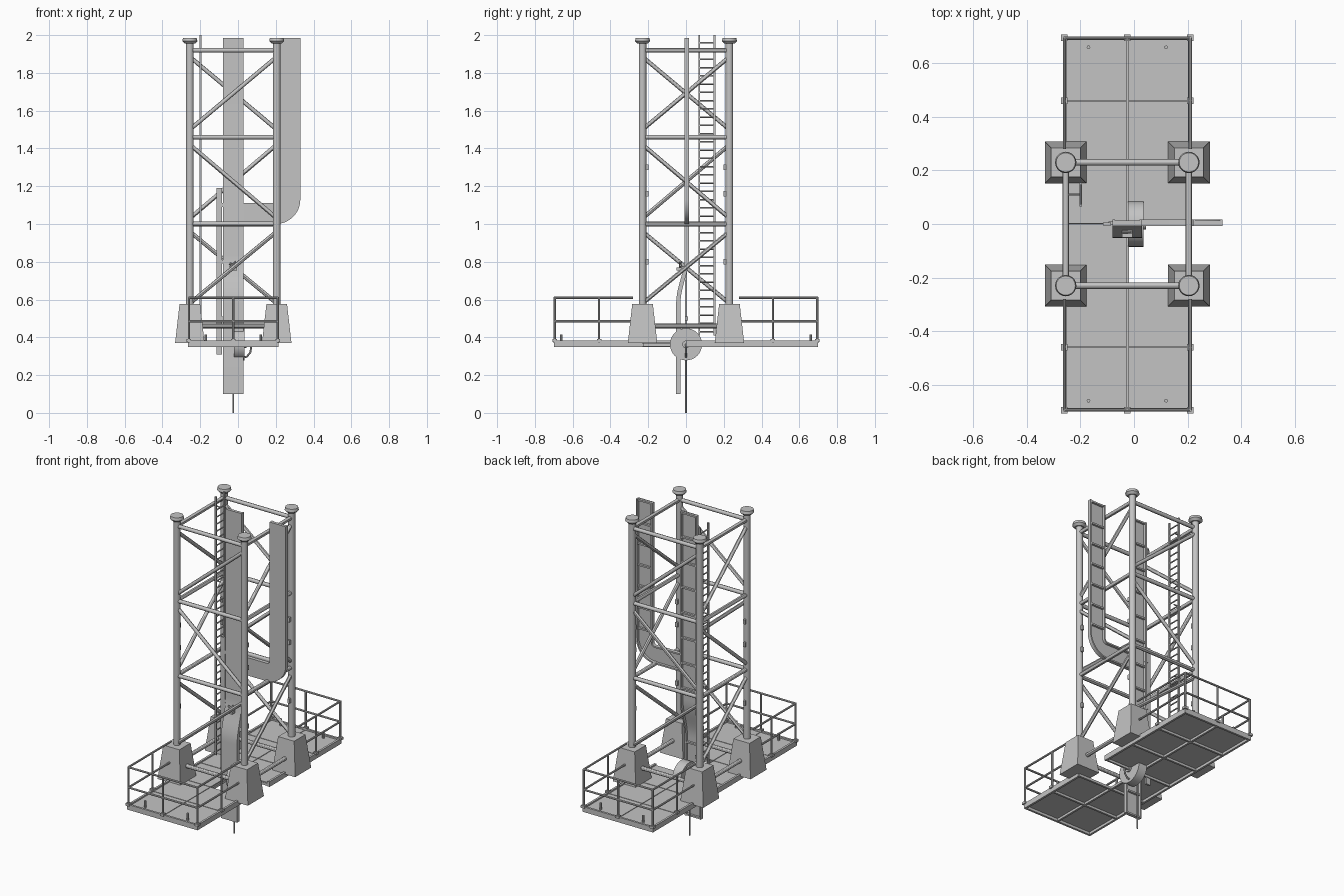
import bpy, bmesh
from math import sin, cos, pi
from mathutils import Vector as V

cube = bpy.data.objects.get("Cube")
if cube:
    bpy.data.objects.remove(cube)

steel = bpy.data.materials.new("grey steel")
steel.use_nodes = True
GREY = (0.55, 0.55, 0.55, 1)
steel.diffuse_color = GREY
steel.node_tree.nodes["Principled BSDF"].inputs["Base Color"].default_value = GREY

made = []


def finish(name, bm):
    bmesh.ops.recalc_face_normals(bm, faces=bm.faces)
    mesh = bpy.data.meshes.new(name)
    bm.to_mesh(mesh)
    bm.free()
    mesh.materials.append(steel)
    ob = bpy.data.objects.new(name, mesh)
    bpy.context.collection.objects.link(ob)
    made.append(ob)
    return ob


def rod(bm, a, b, r, r2=None, sides=12):
    a, b = V(a), V(b)
    d = b - a
    geo = bmesh.ops.create_cone(bm, cap_ends=True, segments=sides, radius1=r,
                                radius2=r if r2 is None else r2, depth=d.length)
    turn = d.to_track_quat('Z', 'Y').to_matrix()
    for v in geo["verts"]:
        v.co = turn @ v.co + (a + b) / 2


def box(bm, x0, x1, y0, y1, z0, z1, taper=1.0):
    lo, hi = V((x0, y0, z0)), V((x1, y1, z1))
    for v in bmesh.ops.create_cube(bm, size=1)["verts"]:
        s = taper if v.co.z > 0 else 1
        p = V((v.co.x * s, v.co.y * s, v.co.z))
        v.co = (lo + hi) / 2 + p * (hi - lo)


def sweep(bm, frames, a0, a1, b0, b1):
    """Rectangular bar carried along frames of (centre, across, depth)."""
    rings = [[bm.verts.new(c + w * a + d * b)
              for a, b in ((a0, b0), (a1, b0), (a1, b1), (a0, b1))]
             for c, w, d in frames]
    for p, q in zip(rings, rings[1:]):
        for i in range(4):
            j = (i + 1) % 4
            bm.faces.new((p[i], p[j], q[j], q[i]))
    bm.faces.new(rings[0])
    bm.faces.new(rings[-1])


def channel(name, frames, ribs):
    """Flat plate with edge flanges and cross ribs on the back."""
    bm = bmesh.new()
    sweep(bm, frames, -.055, .055, -.007, 0)
    sweep(bm, frames, -.055, -.046, 0, .016)
    sweep(bm, frames, .046, .055, 0, .016)
    for x, y, z in ribs:
        box(bm, x - .047, x + .047, y - .001, y + .013, z - .005, z + .005)
    finish(name, bm)


XS, YS = (-.255, .205), (-.23, .23)
MID = -.025

# Tower legs, caps and feet
for x in XS:
    for y in YS:
        tag = ("left" if x > 0 else "right") + ("_front" if y < 0 else "_back")
        bm = bmesh.new()
        rod(bm, (x, y, .55), (x, y, 1.965), .02, sides=20)
        finish("leg_" + tag, bm)
        bm = bmesh.new()
        rod(bm, (x, y, 1.955), (x, y, 1.968), .027, .04, 20)
        rod(bm, (x, y, 1.968), (x, y, 1.985), .04, .036, 20)
        finish("leg_cap_" + tag, bm)
        bm = bmesh.new()
        box(bm, x - .078, x + .078, y - .078, y + .078, .37, .576, .7)
        finish("foot_" + tag, bm)

# Lattice: four faces running anticlockwise, alternating diagonals
corners = [(XS[0], YS[0]), (XS[1], YS[0]), (XS[1], YS[1]), (XS[0], YS[1])]
for i, side in enumerate(("front", "left", "back", "right")):
    a, b = corners[i], corners[(i + 1) % 4]
    bm = bmesh.new()
    for z in (1.92, 1.46, 1.0, .46):
        rod(bm, (*a, z), (*b, z), .012)
    for n, (lo, hi) in enumerate(((1.5, 1.885), (1.03, 1.42), (.58, .96))):
        z0, z1 = (hi, lo) if n == 1 else (lo, hi)
        rod(bm, (*a, z0), (*b, z1), .011)
    finish("lattice_" + side, bm)

# Small brackets on the legs
bm = bmesh.new()
for x in XS:
    for y in YS:
        for z in (.8, 1.16, 1.3):
            s = -1 if y > 0 else 1
            box(bm, x - .007, x + .007, y + s * .024 - .008, y + s * .024 + .008, z - .014, z + .014)
finish("leg_brackets", bm)

# Deck panels, leaving an opening at the well
rows = (-.695, -.46, -.23, 0, .23, .46, .695)
cols = (-.26, MID, .21)
bm = bmesh.new()
for j in range(6):
    for i in range(2):
        if (i, j) != (1, 2):
            box(bm, cols[i] + .002, cols[i + 1] - .002,
                rows[j] + .002, rows[j + 1] - .002, .366, .373)
finish("deck_panels", bm)

# Deck edge frame and under beams
bm = bmesh.new()
box(bm, -.265, -.252, -.7, .7, .35, .382)
box(bm, .202, .215, -.7, -.23, .35, .382)
box(bm, .202, .215, 0, .7, .35, .382)
for s in (-1, 1):
    box(bm, -.265, .215, s * .6935 - .0065, s * .6935 + .0065, .35, .382)
for y in rows[1:-1]:
    box(bm, -.26, .21, y - .006, y + .006, .352, .367) if abs(y) > .1 else \
        box(bm, -.26, .21, y, y + .01, .352, .367)
box(bm, MID - .006, MID + .006, -.69, .69, .352, .367)
finish("deck_frame", bm)

# Guard rails at both ends
for s, end in ((-1, "front"), (1, "back")):
    bm = bmesh.new()
    for z in (.61, .485):
        rod(bm, (-.26, s * .695, z), (.21, s * .695, z), .006, sides=8)
        for x in (-.26, .21):
            rod(bm, (x, s * .695, z), (x, s * .28, z), .006, sides=8)
    for x, y in ((-.26, .695), (MID, .695), (.21, .695), (-.26, .46), (.21, .46)):
        rod(bm, (x, s * y, .37), (x, s * y, .613), .006, sides=8)
        box(bm, x - .012, x + .012, s * y - .012, s * y + .012, .375, .39)
    for x in (-.17, .12):
        rod(bm, (x, s * .66, .37), (x, s * .66, .415), .007, sides=8)
    finish("guard_rail_" + end, bm)

# Ladder
bm = bmesh.new()
for y in (.07, .15):
    box(bm, -.204, -.194, y - .005, y + .005, .41, 2.0)
for k in range(36):
    z = .43 + k * .0437
    rod(bm, (-.199, .07, z), (-.199, .15, z), .004, sides=8)
for z in (1.0, 1.46, 1.92):
    rod(bm, (-.255, .11, z), (-.199, .11, z), .004, sides=8)
finish("ladder", bm)

# Main guide, stepping forward towards its lower end
X, Y, Z = V((1, 0, 0)), V((0, 1, 0)), V((0, 0, 1))
frames = [(V((MID, 0, 1.985)), X, Y)]
for k in range(11):
    t = k / 10
    frames.append((V((MID, -.045 * (1 - cos(pi * t)) / 2, .83 - .25 * t)), X, Y))
frames.append((V((MID, -.045, .1)), X, Y))
ribs = [(MID, 0, .9 + k * .155) for k in range(7)] + [(MID, 0, 1.979)]
ribs += [(MID, -.045, z) for z in (.105, .25, .4, .55)]
channel("main_guide", frames, ribs)

# Side guide, curving up beside the tower
frames = [(V((.03, 0, 1.055)), Z, Y)]
for k in range(13):
    t = pi / 2 * k / 12
    w = V((-sin(t), 0, cos(t)))
    frames.append((V((.2, 0, 1.13)) - w * .075, w, Y))
frames.append((V((.275, 0, 1.985)), -X, Y))
channel("side_guide", frames, [(.275, 0, 1.19 + k * .13) for k in range(6)] + [(.275, 0, 1.979)])

# Narrow guide strip beside the main guide
bm = bmesh.new()
box(bm, -.115, -.085, -.006, .006, .31, 1.19)
for z in (.5, .8, 1.1):
    box(bm, -.095, -.07, -.004, .01, z - .01, z + .01)
finish("narrow_strip", bm)

# Cable sheave, its hub, hook and hanging cable
bm = bmesh.new()
rod(bm, (-.022, 0, .363), (.035, 0, .363), .085, sides=32)
rod(bm, (.035, 0, .363), (.045, 0, .363), .02, sides=16)
finish("cable_sheave", bm)
bm = bmesh.new()
path = [(.045, 0, .363), (.07, 0, .35), (.065, 0, .32), (.045, 0, .295), (.025, 0, .3)]
for a, b in zip(path, path[1:]):
    rod(bm, a, b, .005, sides=8)
finish("sheave_hook", bm)
bm = bmesh.new()
rod(bm, (MID, 0, 0), (MID, 0, .36), .004, sides=8)
finish("cable", bm)

# Shackle on the guide step
bm = bmesh.new()
box(bm, MID - .02, MID + .02, -.05, -.02, .755, .77)
rod(bm, (MID - .015, -.03, .77), (MID + .015, -.03, .8), .006, sides=8)
rod(bm, (MID - .02, -.03, .79), (MID + .01, -.03, .78), .006, sides=8)
finish("shackle", bm)

# Smooth round parts, keep edges sharp
bpy.ops.object.select_all(action='DESELECT')
for ob in made:
    ob.select_set(True)
bpy.context.view_layer.objects.active = made[0]
bpy.ops.object.shade_smooth_by_angle()
